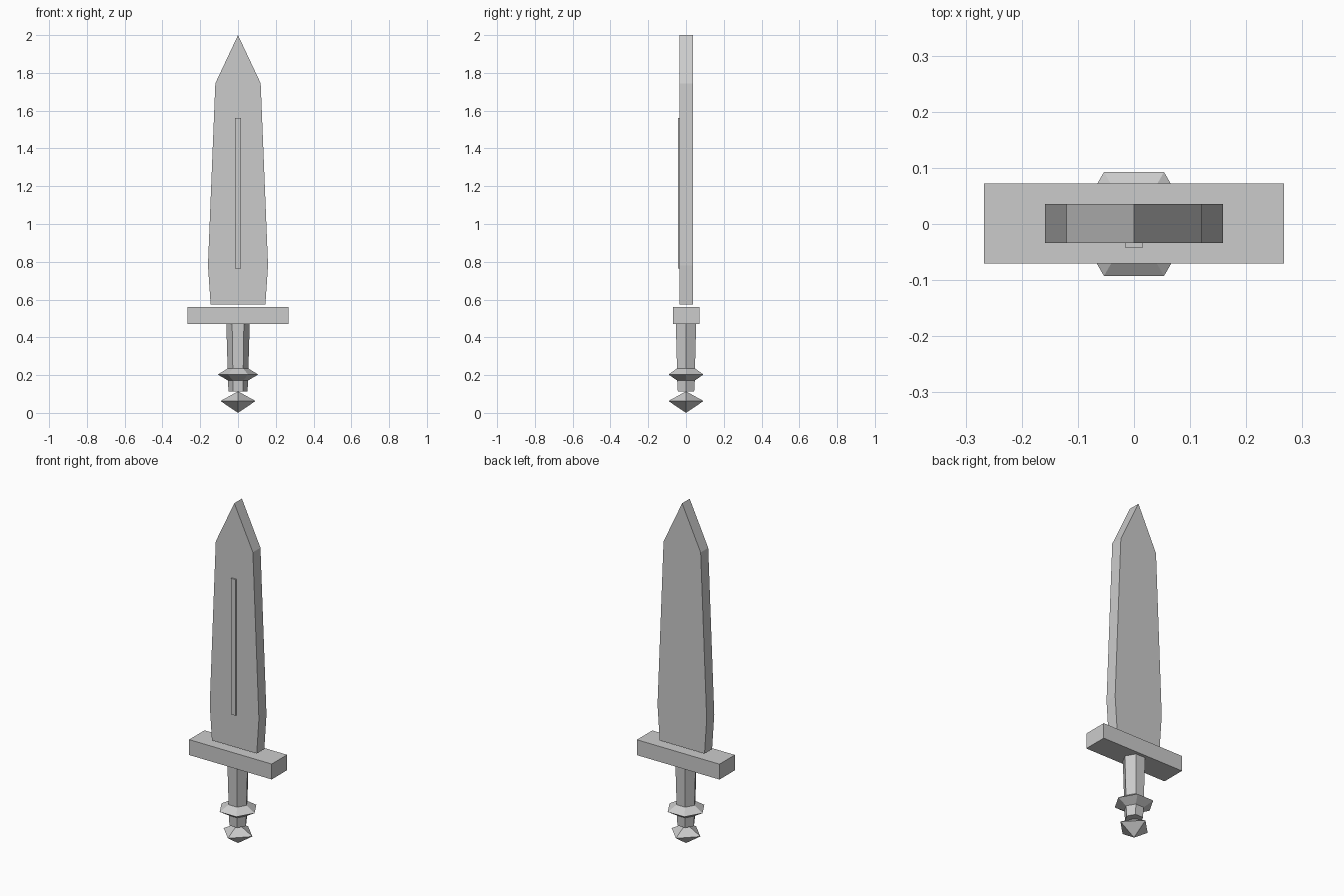
import bpy, bmesh
from math import cos, sin, tau

if "Cube" in bpy.data.objects:
    bpy.data.objects.remove(bpy.data.objects["Cube"])

# One plain grey for the whole dagger
grey = bpy.data.materials.new("plain grey")
grey.use_nodes = True
colour = (0.6, 0.6, 0.6, 1)
grey.diffuse_color = colour
grey.node_tree.nodes["Principled BSDF"].inputs["Base Color"].default_value = colour


def finish(name, bm):
    bmesh.ops.remove_doubles(bm, verts=bm.verts, dist=1e-5)
    bmesh.ops.recalc_face_normals(bm, faces=bm.faces)
    mesh = bpy.data.meshes.new(name)
    bm.to_mesh(mesh)
    bm.free()
    mesh.materials.append(grey)
    obj = bpy.data.objects.new(name, mesh)
    bpy.context.collection.objects.link(obj)
    return obj


def plate(name, half_outline, y0, y1):
    """Mirror a list of (half width, z) points and extrude it along y."""
    outline = half_outline + [(-x, z) for x, z in reversed(half_outline) if x > 0]
    bm = bmesh.new()
    face = bm.faces.new([bm.verts.new((x, y0, z)) for x, z in outline])
    ext = bmesh.ops.extrude_face_region(bm, geom=[face])
    moved = [v for v in ext["geom"] if isinstance(v, bmesh.types.BMVert)]
    bmesh.ops.translate(bm, verts=moved, vec=(0, y1 - y0, 0))
    return finish(name, bm)


def turned(name, sides, profile):
    """Stack faceted rings of (radius, z) and cap both ends."""
    bm = bmesh.new()
    rings = []
    for r, z in profile:
        count = sides if r > 0 else 1
        rings.append([bm.verts.new((r * cos(tau * i / sides), r * sin(tau * i / sides), z))
                      for i in range(count)])
    for low, high in zip(rings, rings[1:]):
        for i in range(sides):
            j = (i + 1) % sides
            corners = [low[i % len(low)], low[j % len(low)],
                       high[j % len(high)], high[i % len(high)]]
            bm.faces.new(list(dict.fromkeys(corners)))
    for ring in (rings[0], rings[-1]):
        if len(ring) > 2:
            bm.faces.new(ring)
    return finish(name, bm)


# Blade, raised centre strip and crossguard
plate("blade", [(0.145, 0.575), (0.159, 0.78), (0.12, 1.745), (0, 2.0)], -0.034, 0.036)
plate("blade_strip", [(0.015, 0.765), (0.015, 1.56)], -0.043, -0.034)
plate("crossguard", [(0.267, 0.47), (0.267, 0.56)], -0.07, 0.072)

# Six-sided grip with its flared collar
turned("grip", 6, [(0.05, 0.112), (0.054, 0.172), (0.107, 0.203),
                   (0.055, 0.235), (0.062, 0.47)])

# Four-sided pointed pommel
turned("pommel", 4, [(0, 0.0), (0.093, 0.063), (0, 0.114)])
